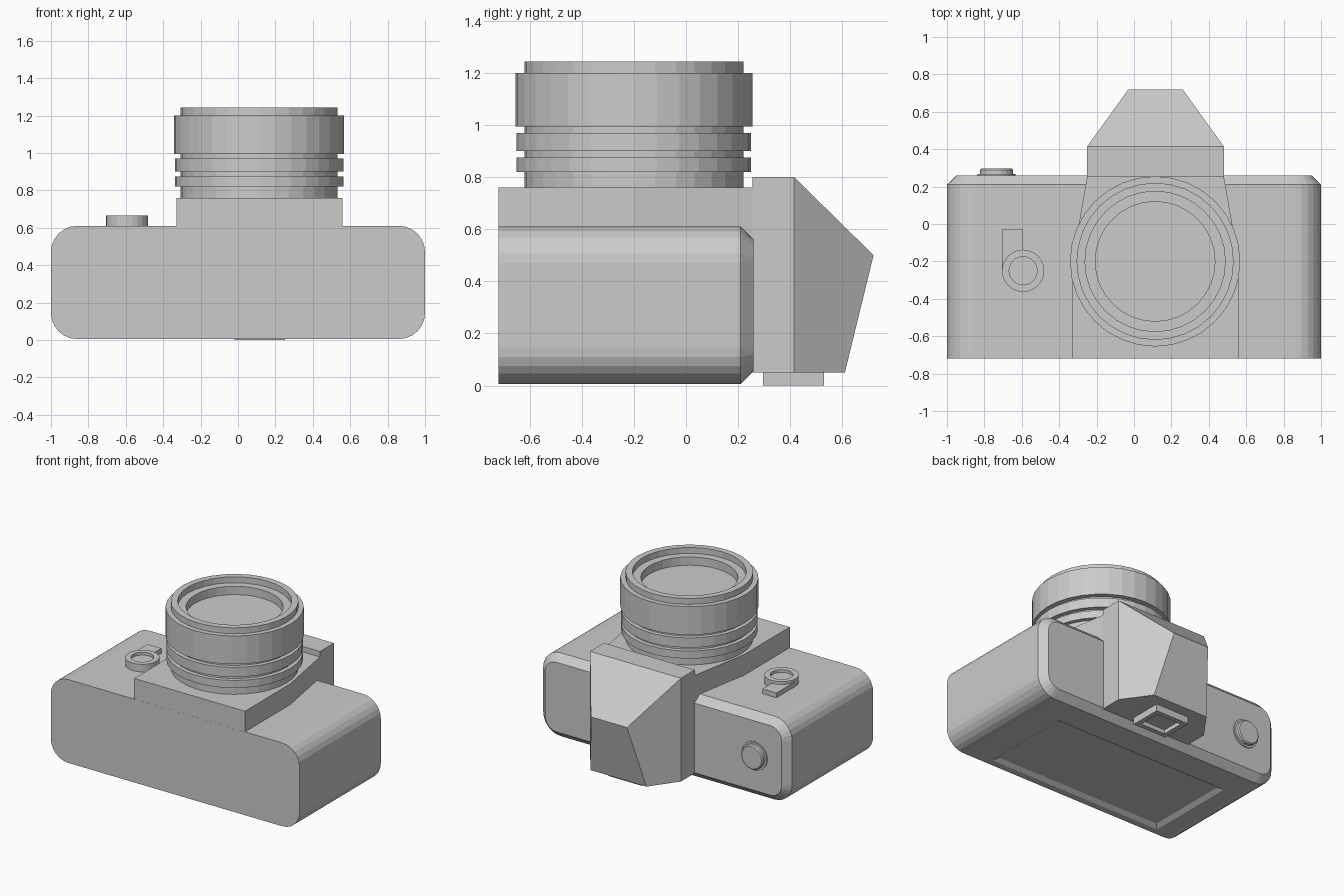
import bpy, bmesh
from math import sin, cos, pi

if "Cube" in bpy.data.objects:
    bpy.data.objects.remove(bpy.data.objects["Cube"])


def loft(name, rings):
    """Skin a list of equal-length closed rings and cap both ends."""
    bm = bmesh.new()
    loops = [[bm.verts.new(p) for p in ring] for ring in rings]
    n = len(rings[0])
    for a, b in zip(loops, loops[1:]):
        for i in range(n):
            j = (i + 1) % n
            bm.faces.new((a[i], a[j], b[j], b[i]))
    bm.faces.new(loops[0])
    bm.faces.new(loops[-1])
    bmesh.ops.recalc_face_normals(bm, faces=bm.faces)
    mesh = bpy.data.meshes.new(name)
    bm.to_mesh(mesh)
    bm.free()
    ob = bpy.data.objects.new(name, mesh)
    bpy.context.collection.objects.link(ob)
    return ob


def rounded_ring(y, inset, radius=0.14, steps=6):
    """Rounded rectangle in the xz plane."""
    r = radius - inset
    pts = []
    for k, (cx, cz) in enumerate([(0.86, 0.47), (-0.86, 0.47), (-0.86, 0.145), (0.86, 0.145)]):
        for s in range(steps + 1):
            a = (k + s / steps) * pi / 2
            pts.append((cx + r * cos(a), y, cz + r * sin(a)))
    return pts


def turned(name, profile, centre, sides, axis='Z'):
    """Turn a (radius, height) profile around the z or y axis."""
    cx, c2 = centre
    rings = []
    for r, h in profile:
        ring = []
        for i in range(sides):
            a = 2 * pi * i / sides
            u, v = cx + r * cos(a), c2 + r * sin(a)
            ring.append((u, v, h) if axis == 'Z' else (u, h, v))
        rings.append(ring)
    return loft(name, rings)


def rect(x0, x1, y0, y1, z, inset=0.0):
    x0, x1, y0, y1 = x0 + inset, x1 - inset, y0 + inset, y1 - inset
    return [(x0, y0, z), (x1, y0, z), (x1, y1, z), (x0, y1, z)]


def carve(ob, cutter):
    mod = ob.modifiers.new("recess", 'BOOLEAN')
    mod.object = cutter
    mod.operation = 'DIFFERENCE'
    mod.solver = 'EXACT'
    cutter.hide_render = True
    cutter.hide_viewport = True
    cutter.display_type = 'WIRE'


# Body with chamfered back end and recessed panel underneath
body = loft("body", [rounded_ring(-0.72, 0), rounded_ring(0.21, 0), rounded_ring(0.26, 0.05)])
panel = (-0.76, 0.65, -0.67, 0.01)
carve(body, loft("panel_cutter", [rect(*panel, -0.02, -0.025), rect(*panel, 0.005), rect(*panel, 0.025, 0.03)]))

# Lens mount block, tapering towards the prism housing
mount = [(-0.33, -0.7195), (0.56, -0.7195), (0.56, -0.2), (0.48, 0.256), (-0.25, 0.256), (-0.33, -0.2)]
loft("lens_mount", [[(x, y, z) for x, y in mount] for z in (0.5, 0.76)])

# Lens barrel with grip rings and stepped front opening
lens = [(0.42, 0.75), (0.42, 0.82), (0.45, 0.82), (0.45, 0.875), (0.42, 0.875), (0.42, 0.9),
        (0.45, 0.9), (0.45, 0.97), (0.42, 0.97), (0.42, 0.995), (0.455, 0.995), (0.455, 1.2),
        (0.42, 1.2), (0.42, 1.243), (0.375, 1.243), (0.375, 1.2), (0.32, 1.2), (0.32, 1.14)]
turned("lens_barrel", lens, (0.113, -0.2), 32)


# Prism housing: straight section, then two roof faces with tapered sides
def prism_ring(side):
    profile = [(0.255, 0.05), (0.255, 0.8), (0.415, 0.8), (0.72, 0.5), (0.61, 0.05), (0.415, 0.05)]
    return [(0.115 + side * (0.365 - max(0, y - 0.415) * 0.22 / 0.305), y, z) for y, z in profile]


def build_prism():
    bm = bmesh.new()
    left, right = [[bm.verts.new(p) for p in prism_ring(s)] for s in (-1, 1)]
    for i in range(6):
        j = (i + 1) % 6
        bm.faces.new((left[i], left[j], right[j], right[i]))
    for v in (left, right):
        bm.faces.new((v[0], v[1], v[2], v[5]))
        bm.faces.new((v[5], v[2], v[3], v[4]))
    bmesh.ops.recalc_face_normals(bm, faces=bm.faces)
    mesh = bpy.data.meshes.new("prism_housing")
    bm.to_mesh(mesh)
    bm.free()
    bpy.context.collection.objects.link(bpy.data.objects.new("prism_housing", mesh))


build_prism()

# Eyepiece with recessed window
eye = (-0.02, 0.25, 0.295, 0.53)
eyepiece = loft("eyepiece", [rect(*eye, 0.0), rect(*eye, 0.06)])
carve(eyepiece, loft("eyepiece_cutter", [rect(*eye, -0.02, 0.035), rect(*eye, 0.03, 0.035)]))

# Timer dial and its lever
turned("timer_dial", [(0.113, 0.6), (0.113, 0.665), (0.075, 0.665), (0.075, 0.645)], (-0.593, -0.25), 24)
lever = (-0.706, -0.593, -0.25, -0.03)
loft("timer_lever", [rect(*lever, 0.6), rect(*lever, 0.645)])

# Round button on the back end
turned("shutter_button", [(0.102, 0.25), (0.102, 0.268), (0.088, 0.268), (0.088, 0.29), (0.08, 0.297)],
       (-0.735, 0.308), 20, 'Y')
